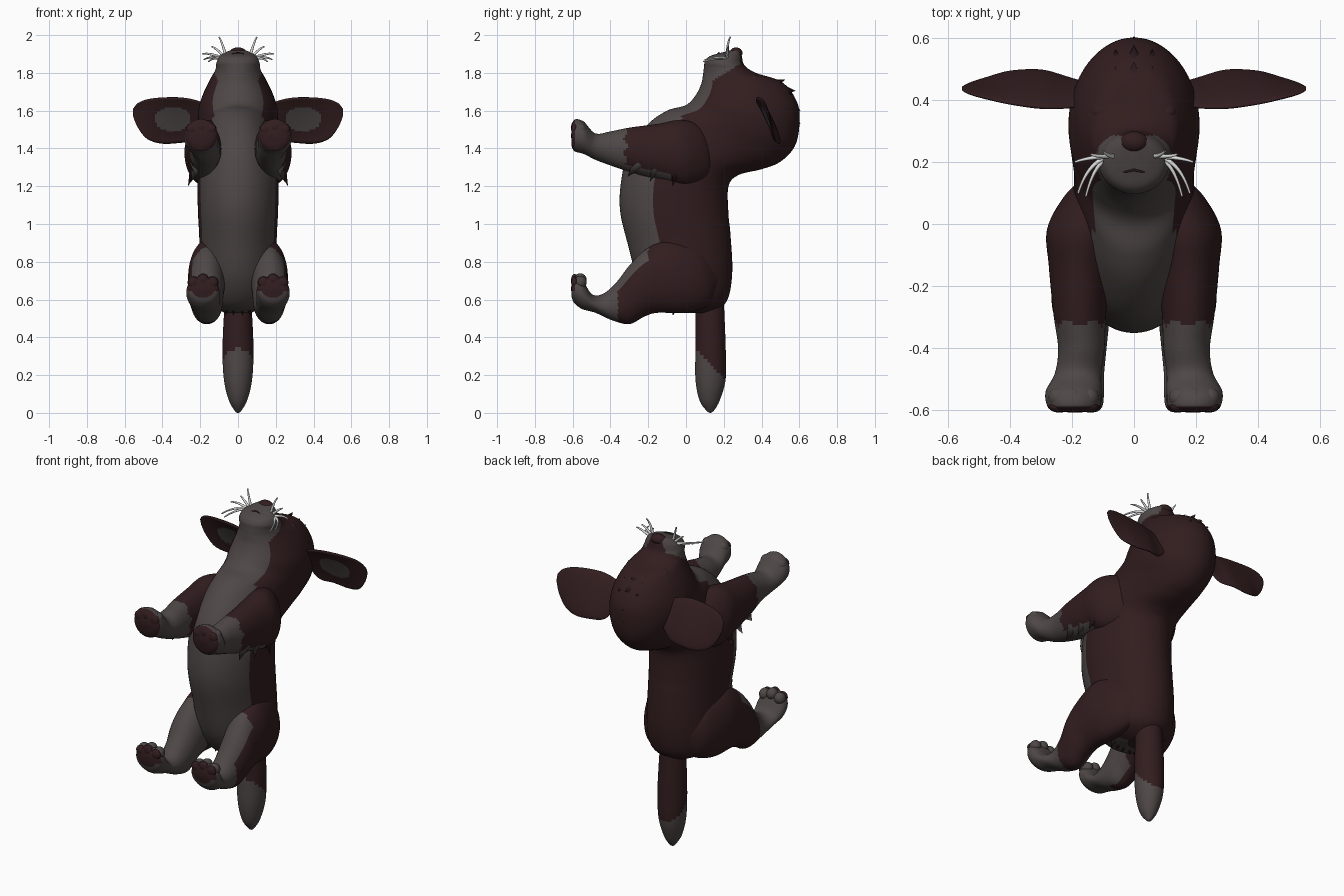
import bpy, bmesh, math
from mathutils import Vector

if "Cube" in bpy.data.objects:
    bpy.data.objects.remove(bpy.data.objects["Cube"], do_unlink=True)


def material(name, colour):
    m = bpy.data.materials.new(name)
    m.use_nodes = True
    m.diffuse_color = (*colour, 1)
    m.node_tree.nodes["Principled BSDF"].inputs["Base Color"].default_value = (*colour, 1)
    return m


BROWN = material("dark brown fur", (0.032, 0.0125, 0.0135))
GREY = material("warm grey fur", (0.077, 0.063, 0.062))
WHITE = material("pale whisker", (0.75, 0.75, 0.75))


def finish(name, bm, mats):
    bmesh.ops.recalc_face_normals(bm, faces=bm.faces)
    me = bpy.data.meshes.new(name)
    bm.to_mesh(me)
    bm.free()
    ob = bpy.data.objects.new(name, me)
    bpy.context.collection.objects.link(ob)
    for m in mats:
        me.materials.append(m)
    bpy.ops.object.select_all(action="DESELECT")
    ob.select_set(True)
    bpy.context.view_layer.objects.active = ob
    bpy.ops.object.shade_smooth_by_angle(angle=math.radians(50))


def spline(sections, steps):
    """Smoothly resample the sections, yielding (position, values)."""
    n = len(sections)
    for i in range(n - 1):
        a, b, c, d = (sections[max(0, min(n - 1, k))] for k in (i - 1, i, i + 1, i + 2))
        for s in range(steps):
            t = s / steps
            yield i + t, [q + t * ((r - p) / 2 + t * (p - 2.5 * q + 2 * r - e / 2
                          + t * (1.5 * (q - r) + (e - p) / 2)))
                          for p, q, r, e in zip(a, b, c, d)]
    yield n - 1, sections[-1]


def limb_ring(v, ang):
    """Section given by front point, back point, x centre and half width."""
    fy, fz, by, bz, cx, w = v
    k = math.cos(ang)
    return Vector((cx + w * math.sin(ang), (fy + by) / 2 - k * (by - fy) / 2,
                   (fz + bz) / 2 - k * (bz - fz) / 2))


def ear_ring(v, ang):
    """Tilted section across an ear, with a hollow front."""
    x, y, t, lo, hi = v
    c, s = math.cos(ang), math.sin(ang)
    return Vector((x, y - t * s - 0.45 * t * c + 0.7 * t * max(0, c - 0.4),
                   (lo + hi) / 2 + s * (hi - lo) / 2))


def loft(name, sections, ring, rule, side=1, steps=9, seg=64):
    """Skin the rings; rule(point, fraction from front, position) is true where grey."""
    bm = bmesh.new()
    rows, pos = [], []
    for u, v in spline(sections, steps):
        pts = [ring(v, 2 * math.pi * k / seg) for k in range(seg)]
        rows.append([bm.verts.new((p.x * side, p.y, p.z)) for p in pts])
        pos.append(u)
    for i in range(len(rows) - 1):
        for k in range(seg):
            j = (k + 1) % seg
            f = bm.faces.new((rows[i][k], rows[i][j], rows[i + 1][j], rows[i + 1][k]))
            frac = (1 - math.cos(2 * math.pi * (k + 0.5) / seg)) / 2
            f.material_index = int(rule(f.calc_center_median(), frac, pos[i]))
    for row, u in ((rows[0], 0), (rows[-1], pos[-1])):
        f = bm.faces.new(row)
        f.material_index = int(rule(f.calc_center_median(), 0.5, u))
    finish(name, bm, [BROWN, GREY])


def ball(name, centre, size, mat):
    bm = bmesh.new()
    bmesh.ops.create_uvsphere(bm, u_segments=20, v_segments=12, radius=1)
    for v in bm.verts:
        v.co = Vector(c + s * q for c, s, q in zip(centre, size, v.co))
    finish(name, bm, [mat])


def tuft(name, base, tip, radius, mat):
    """Pointed lock of fur."""
    bm = bmesh.new()
    base, tip = Vector(base), Vector(tip)
    d = tip - base
    bmesh.ops.create_cone(bm, cap_ends=True, segments=8, radius1=radius, radius2=0,
                          depth=d.length)
    rot = d.to_track_quat("Z", "Y")
    for v in bm.verts:
        v.co = (base + tip) / 2 + rot @ v.co
    finish(name, bm, [mat])


def strand(name, points, radius, mat):
    cu = bpy.data.curves.new(name, "CURVE")
    cu.dimensions = "3D"
    cu.bevel_depth, cu.bevel_resolution = radius, 2
    sp = cu.splines.new("NURBS")
    sp.points.add(len(points) - 1)
    sp.use_endpoint_u, sp.order_u = True, 3
    for i, (pt, p) in enumerate(zip(sp.points, points)):
        pt.co = (*p, 1)
        pt.radius = 1 - 0.6 * i / (len(points) - 1)
    cu.materials.append(mat)
    bpy.context.collection.objects.link(bpy.data.objects.new(name, cu))


# Body, neck, head and muzzle in one skin
BODY = [(-.02, .53, .15, .53, 0, .07), (-.15, .57, .22, .6, 0, .17),
        (-.25, .7, .245, .75, 0, .2), (-.31, .9, .235, .95, 0, .205),
        (-.35, 1.08, .225, 1.05, 0, .212), (-.34, 1.25, .225, 1.2, 0, .215),
        (-.3, 1.4, .28, 1.26, 0, .205), (-.2, 1.53, .4, 1.29, 0, .195),
        (-.1, 1.6, .5, 1.33, 0, .195), (0, 1.63, .575, 1.41, 0, .207),
        (.05, 1.68, .6, 1.52, 0, .21), (.08, 1.74, .59, 1.64, 0, .183),
        (.09, 1.79, .51, 1.75, 0, .145), (.095, 1.83, .37, 1.8, 0, .12),
        (.1, 1.86, .31, 1.84, 0, .115), (.12, 1.885, .295, 1.89, 0, .098),
        (.16, 1.9, .285, 1.92, 0, .06), (.2, 1.91, .26, 1.925, 0, .02)]


def body_grey(p, frac, u):
    muzzle = p.y < 0.285 and p.z > 1.735 + 0.6 * (p.y - 0.1) and abs(p.x) < 0.13
    return muzzle or frac < max(0.12, min(0.3, 0.3 - 0.09 * (u - 6)))


loft("body_and_head", BODY, limb_ring, body_grey)

# Tail with a grey tip
TAIL = [(.05, .6, .2, .6, 0, .07), (.05, .35, .21, .35, 0, .082),
        (.05, .18, .21, .18, 0, .075), (.07, .07, .18, .07, 0, .05),
        (.105, .015, .15, .015, 0, .02), (.125, 0, .13, 0, 0, .005)]
loft("tail", TAIL, limb_ring, lambda p, f, u: p.z < 0.34 - 1.05 * (p.y - 0.05))

FORELEG = [(.15, 1.43, .16, 1.3, .1, .05), (.08, 1.52, .11, 1.23, .13, .09),
           (-.03, 1.55, 0, 1.2, .165, .115), (-.15, 1.53, -.12, 1.23, .175, .1),
           (-.3, 1.51, -.28, 1.27, .175, .085), (-.4, 1.49, -.4, 1.31, .17, .075),
           (-.48, 1.48, -.48, 1.34, .18, .075), (-.54, 1.54, -.54, 1.37, .195, .09),
           (-.585, 1.555, -.59, 1.385, .195, .085), (-.605, 1.53, -.605, 1.41, .195, .065)]
HINDLEG = [(.15, .8, .17, .65, .1, .05), (.05, .9, .12, .57, .13, .087),
           (-.1, .92, 0, .53, .155, .105), (-.22, .86, -.15, .53, .165, .098),
           (-.3, .78, -.22, .51, .17, .095), (-.37, .69, -.3, .47, .165, .083),
           (-.44, .63, -.39, .49, .165, .075), (-.5, .63, -.48, .53, .175, .078),
           (-.55, .71, -.55, .55, .185, .088), (-.59, .725, -.59, .58, .185, .082),
           (-.605, .7, -.605, .61, .185, .06)]
EAR = [(.16, .42, .035, 1.5, 1.63), (.22, .425, .048, 1.44, 1.655),
       (.3, .435, .058, 1.43, 1.67), (.4, .44, .05, 1.425, 1.67),
       (.48, .438, .032, 1.45, 1.66), (.53, .437, .018, 1.51, 1.64),
       (.555, .437, .006, 1.57, 1.61)]


def foreleg_grey(p, frac, u):
    lower = p.y < -0.32 + 0.01 * math.sin(p.z * 90) or (p.y < -0.08 and frac > 0.84)
    return lower and p.y > -0.588


def hindleg_grey(p, frac, u):
    lower = p.y < -0.36 or p.y < -0.2 and frac < 0.2 or p.y < -0.18 and abs(p.x) < 0.13
    return lower and not (p.y < -0.588 and p.z > 0.645)


def ear_grey(p, frac, u):
    return frac < 0.45 and ((abs(p.x) - 0.345) / 0.095) ** 2 + ((p.z - 1.555) / 0.065) ** 2 < 1


WHISKERS = ((.19, .2, 1.9), (.18, .1, 1.87), (.155, .09, 1.86), (.1, .235, 1.99),
            (.14, .225, 1.94))

for side, label in ((1, "left"), (-1, "right")):
    # Legs
    loft(label + "_foreleg", FORELEG, limb_ring, foreleg_grey, side)
    loft(label + "_hindleg", HINDLEG, limb_ring, hindleg_grey, side)
    # Toes and soles
    for leg, cx, z in (("fore", 0.195, 1.47), ("hind", 0.185, 0.66)):
        for i in (-1, 0, 1):
            x = side * (cx + i * 0.05)
            top = z + 0.045 - 0.014 * abs(i)
            ball(f"{label}_{leg}_toe_{i + 2}", (x, -0.56, top), (.032, .034, .034), GREY)
            ball(f"{label}_{leg}_toe_pad_{i + 2}", (x, -0.59, top),
                 (.03, .018, .03), BROWN)
        ball(f"{label}_{leg}_pad", (side * cx, -0.595, z - 0.002), (.07, .013, .045), BROWN)
    # Elbow and rump fur
    for i in range(3):
        tuft(f"{label}_elbow_tuft_{i + 1}", (side * 0.22, -0.05 - 0.1 * i, 1.32),
             (side * (0.265 - 0.02 * i), -0.07 - 0.12 * i, 1.2 + 0.025 * i), 0.035,
             GREY if i else BROWN)
        tuft(f"{label}_rump_tuft_{i + 1}", (side * (0.02 + 0.035 * i), -0.05, 0.58),
             (side * (0.025 + 0.04 * i), -0.07, 0.515), 0.025, BROWN)
    # Ear
    loft(label + "_ear", EAR, ear_ring, ear_grey, side)
    # Eye
    ball(label + "_eye", (side * 0.108, 0.36, 1.758), (.03, .028, .03), BROWN)
    # Whiskers
    for i, (x, y, z) in enumerate(WHISKERS):
        strand(f"{label}_whisker_{i + 1}",
               [(side * 0.06, .22, 1.87), (side * x * 0.8, .215, z / 2 + 0.96),
                (side * x, y, z)], 0.009, WHITE)
    # Mouth line
    strand(label + "_lip", [(0, .175, 1.906), (side * 0.04, .16, 1.9),
                            (side * 0.09, .185, 1.88)], 0.004, BROWN)

# Nose
ball("nose", (0, 0.265, 1.905), (.046, .034, .03), BROWN)

# Fur locks along the back of the crown
CROWN = ((.42, 1.725, .525, 1.765), (.48, 1.71, .58, 1.705),
         (.52, 1.64, .607, 1.6), (.53, 1.57, .607, 1.53))
for i, (y, z, tip_y, tip_z) in enumerate(CROWN):
    for j in (-1, 0, 1):
        drop = 0.015 * abs(j)
        tuft(f"crown_tuft_{i + 1}_{j + 2}", (j * 0.05, y - drop, z - drop),
             (j * 0.06, tip_y - drop, tip_z - drop), 0.045, BROWN)
